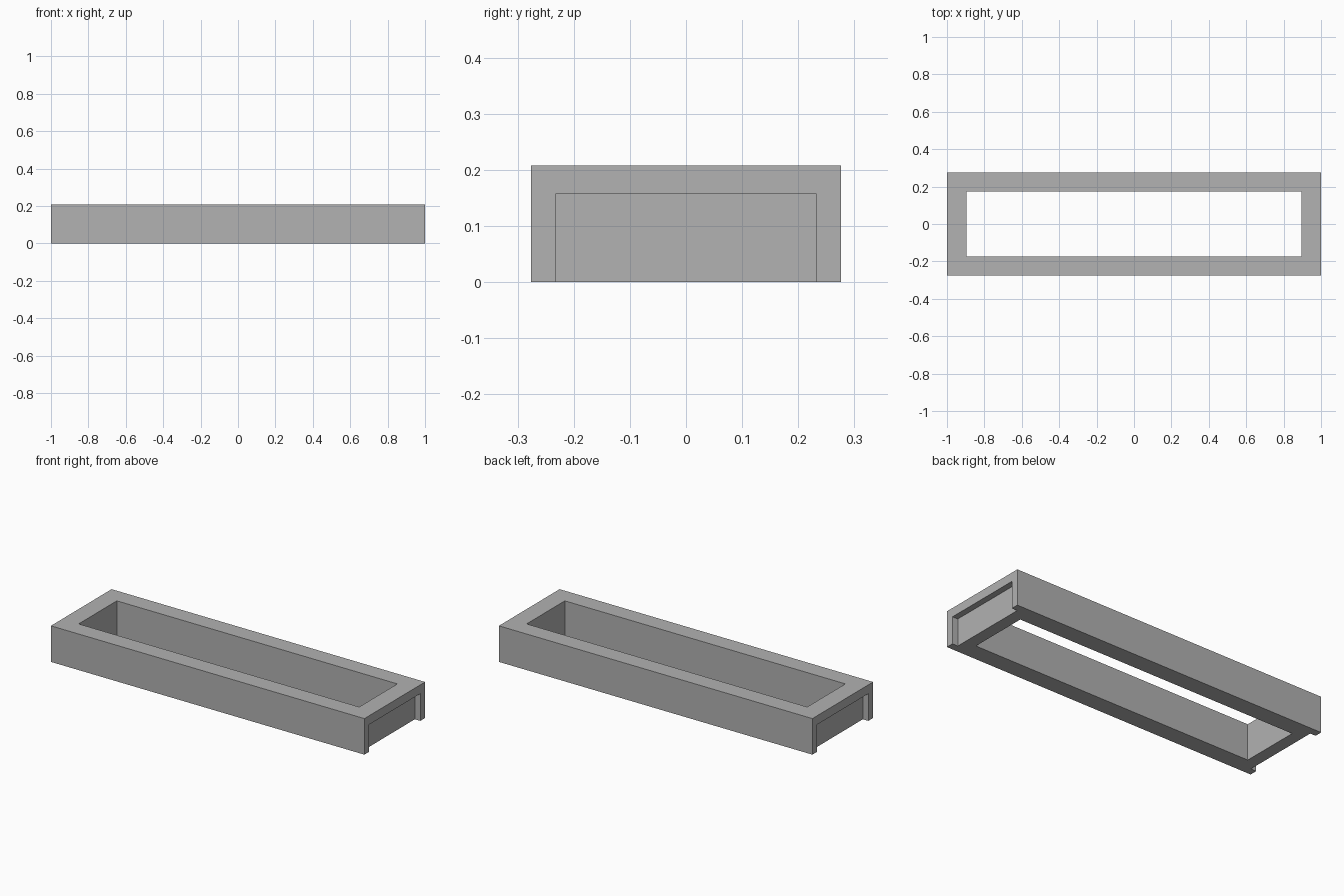
import bpy

default = bpy.data.objects.get("Cube")
if default:
    bpy.data.objects.remove(default, do_unlink=True)

LENGTH, WIDTH, HEIGHT = 2.0, 0.553, 0.208
OPEN_LENGTH, OPEN_WIDTH = 1.79, 0.348
NOTCH_DEPTH, NOTCH_WIDTH, NOTCH_HEIGHT = 0.035, 0.466, 0.157
MARGIN = 0.1

grey = bpy.data.materials.new("plain_grey")
grey.use_nodes = True
colour = (0.445, 0.445, 0.445, 1)
grey.diffuse_color = colour
grey.node_tree.nodes["Principled BSDF"].inputs["Base Color"].default_value = colour


def box(name, x, y, z):
    """Axis-aligned box from its (low, high) range on each axis."""
    ranges = (x, y, z)
    bpy.ops.mesh.primitive_cube_add(size=1)
    obj = bpy.context.object
    obj.name = name
    for v in obj.data.vertices:
        v.co = [r[1] if c > 0 else r[0] for c, r in zip(v.co, ranges)]
    return obj


def span(size):
    return (-size / 2, size / 2)


def cut(target, cutter):
    """Subtract the cutter from the target, then discard the cutter."""
    cutter.hide_render = True
    mod = target.modifiers.new("cut", "BOOLEAN")
    mod.operation = "DIFFERENCE"
    mod.solver = "EXACT"
    mod.object = cutter
    bpy.context.view_layer.objects.active = target
    bpy.ops.object.modifier_apply(modifier=mod.name)
    bpy.data.objects.remove(cutter, do_unlink=True)


# Outer block
frame = box("rectangular_frame", span(LENGTH), span(WIDTH), (0, HEIGHT))
frame.data.materials.append(grey)

# Central opening, right through
cut(frame, box("opening_cutter", span(OPEN_LENGTH), span(OPEN_WIDTH),
               (-MARGIN, HEIGHT + MARGIN)))

# Shallow notch in each end, open at the bottom
for side in (-1, 1):
    x = sorted((side * (LENGTH / 2 - NOTCH_DEPTH), side * (LENGTH / 2 + MARGIN)))
    cut(frame, box("notch_cutter", x, span(NOTCH_WIDTH), (-MARGIN, NOTCH_HEIGHT)))
